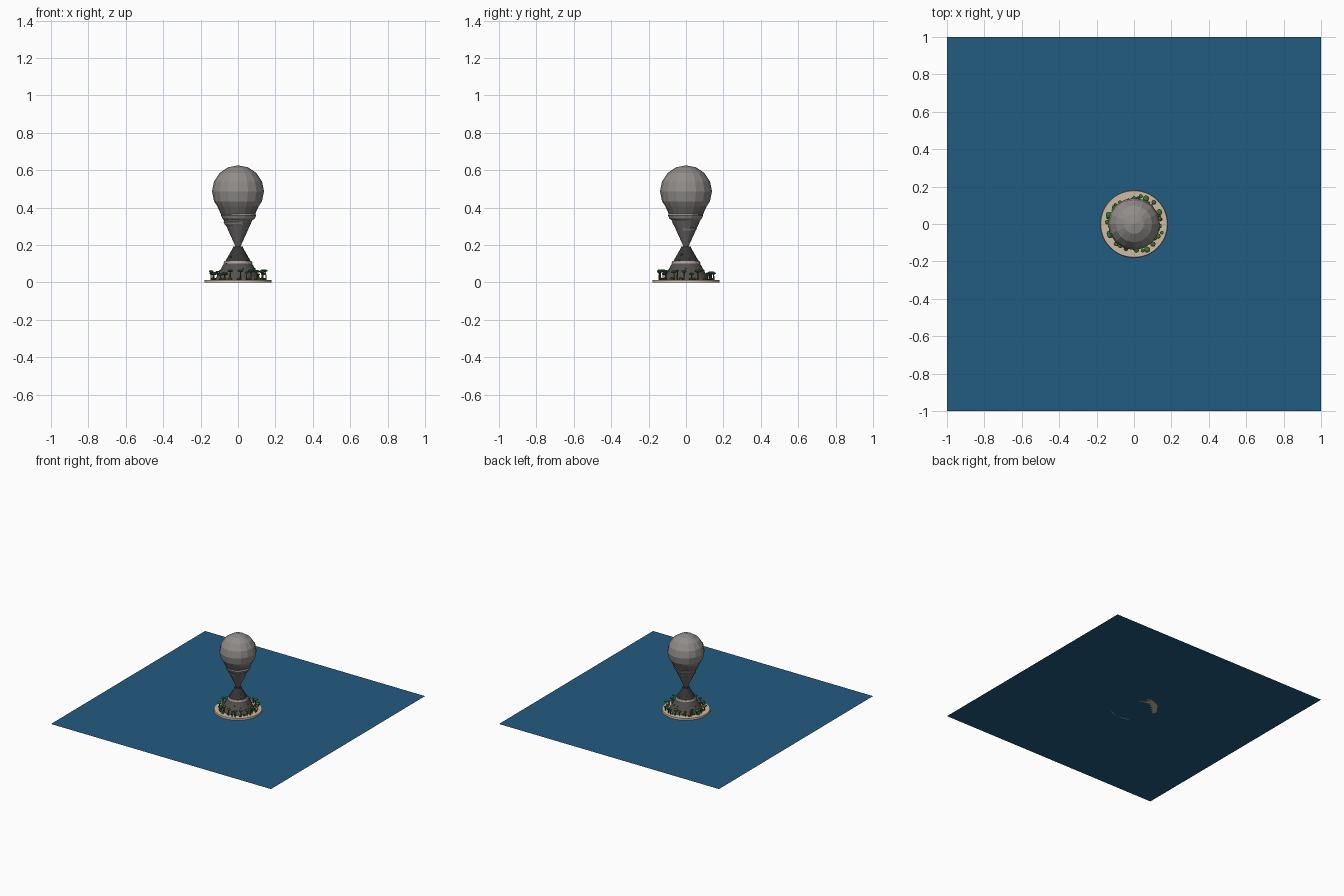
import bpy, math, random
from mathutils import Vector

if "Cube" in bpy.data.objects:
    bpy.data.objects.remove(bpy.data.objects["Cube"])
random.seed(4)

def mat(name, c):
    m = bpy.data.materials.new(name)
    m.diffuse_color = (*c, 1)
    m.use_nodes = True
    m.node_tree.nodes["Principled BSDF"].inputs["Base Color"].default_value = m.diffuse_color
    return m

WATER = mat("water", (0.016, 0.105, 0.22))
SAND = mat("sand", (0.62, 0.5, 0.36))
ROCK = mat("rock", (0.09, 0.08, 0.075))
DARK = mat("dark_rock", (0.04, 0.036, 0.036))
STEAM = mat("steam", (0.36, 0.34, 0.32))
SMOKE = mat("smoke", (0.28, 0.265, 0.255))
LOW_SMOKE = mat("low_smoke", (0.16, 0.15, 0.145))
TRUNK = mat("trunk", (0.09, 0.055, 0.03))
LEAF = mat("leaf", (0.045, 0.16, 0.035))

def finish(name, m):
    o = bpy.context.object
    o.name = name
    o.data.materials.append(m)
    return o

def frustum(name, z0, z1, r0, r1, n, m, x=0, y=0, rot=0):
    bpy.ops.mesh.primitive_cone_add(vertices=n, radius1=r0, radius2=r1, depth=z1 - z0,
                                    location=(x, y, (z0 + z1) / 2), rotation=(0, 0, rot))
    return finish(name, m)

def ball(name, p, r, m, seg=16, rings=8, sz=1):
    bpy.ops.mesh.primitive_uv_sphere_add(segments=seg, ring_count=rings, radius=r, location=p)
    o = finish(name, m)
    o.scale.z = sz
    return o

# Sea and beach
bpy.ops.mesh.primitive_plane_add(size=2)
finish("sea", WATER)
frustum("beach", 0, 0.013, 0.18, 0.178, 48, SAND)

# Volcano
frustum("lower_slope", 0.012, 0.105, 0.125, 0.073, 24, ROCK)
frustum("ash_ring", 0.102, 0.114, 0.078, 0.073, 24, STEAM)
frustum("upper_slope", 0.105, 0.19, 0.073, 0.024, 24, DARK)
frustum("crater_rim", 0.18, 0.192, 0.028, 0.026, 20, DARK)

# Smoke column of overlapping puffs, growing upward into the cap
frustum("smoke_core", 0.185, 0.43, 0.01, 0.121, 16, LOW_SMOKE)
puffs = [(0.212, 0.015), (0.232, 0.025), (0.258, 0.038), (0.288, 0.055),
         (0.322, 0.073), (0.358, 0.094)]
for i, (z, r) in enumerate(puffs):
    a = i * 2.4
    ball("smoke_puff", (0.004 * math.cos(a), 0.004 * math.sin(a), z), r,
         LOW_SMOKE if i < 3 else SMOKE, sz=0.45)
ball("smoke_cap", (0, 0, 0.487), 0.139, SMOKE)

# Rocks scattered on the slope
for i in range(22):
    a, z = random.uniform(0, math.tau), random.uniform(0.05, 0.17)
    r = 0.125 - (z - 0.012) * 0.56 if z < 0.105 else 0.073 - (z - 0.105) * 0.576
    bpy.ops.mesh.primitive_ico_sphere_add(subdivisions=1, radius=random.uniform(0.003, 0.006),
                                          location=(r * math.cos(a), r * math.sin(a), z))
    finish("slope_rock", ROCK)

# Trees around the shore
def tree(x, y, h, r):
    frustum("tree_trunk", 0.01, h, 0.0035, 0.0025, 6, TRUNK, x, y)
    ball("tree_crown", (x, y, h), r, LEAF, 8, 5, 0.5)

trees = 24
for i in range(trees):
    a = math.tau * (i + random.uniform(-0.35, 0.35)) / trees
    d = random.uniform(0.128, 0.158)
    tree(d * math.cos(a), d * math.sin(a), random.uniform(0.042, 0.064), random.uniform(0.01, 0.018))

# Low bushes at the foot of the slope
for i in range(20):
    a = math.tau * (i + random.random() * 0.6) / 20
    d = random.uniform(0.118, 0.145)
    ball("bush", (d * math.cos(a), d * math.sin(a), 0.017), random.uniform(0.007, 0.012), LEAF, 8, 5, 0.8)
